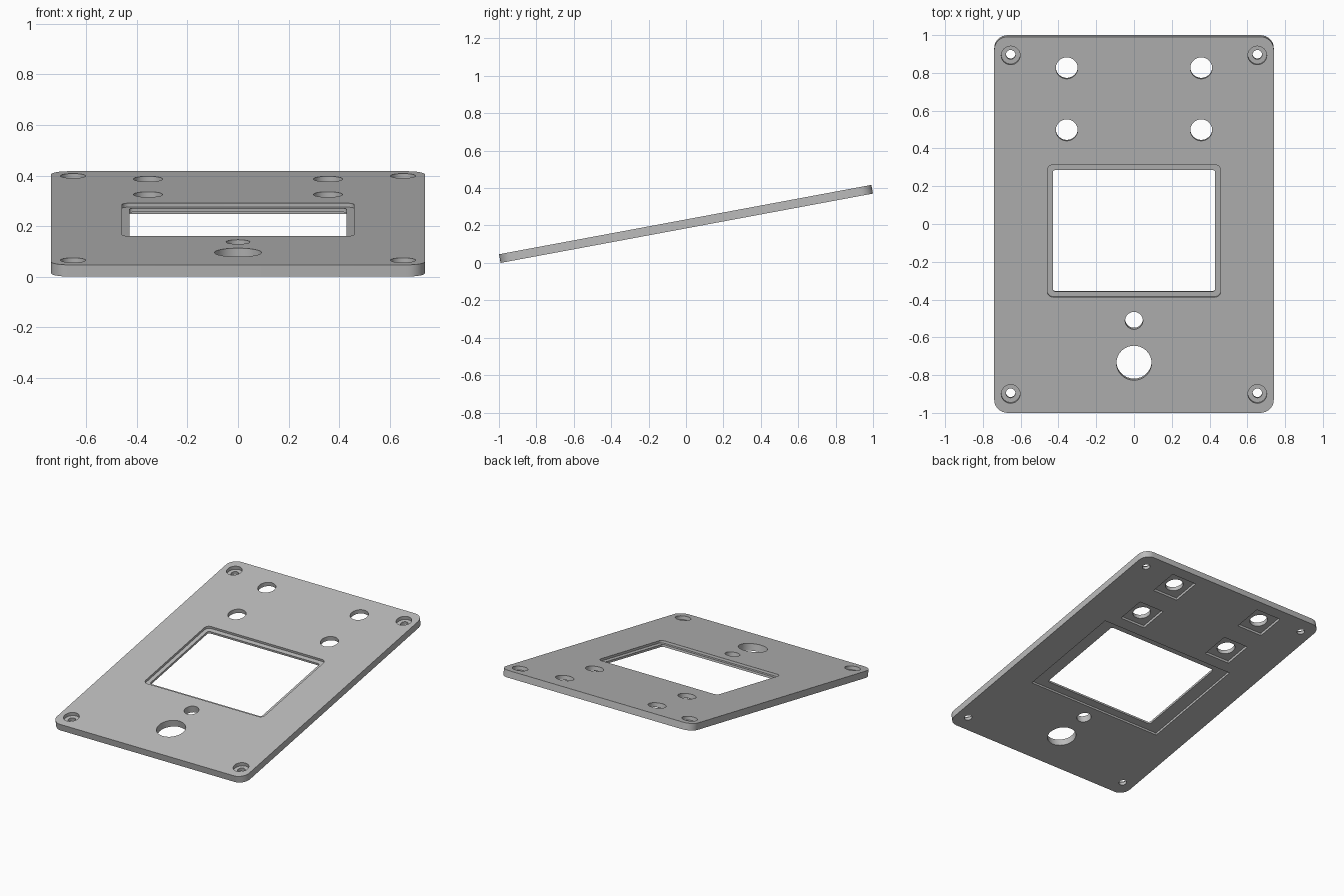
import bpy, bmesh, math
from mathutils import Matrix, Vector

cube = bpy.data.objects.get("Cube")
if cube:
    bpy.data.objects.remove(cube, do_unlink=True)

# Panel dimensions, measured in the panel's own plane
LENGTH, WIDTH, THICK = 2.025, 1.48, 0.047
TILT = math.radians(10.55)
TOP, BOTTOM = THICK / 2, -THICK / 2
OVER = 0.05

grey = bpy.data.materials.new("panel grey")
grey.use_nodes = True
colour = (0.5, 0.5, 0.5, 1)
grey.diffuse_color = colour
grey.node_tree.nodes["Principled BSDF"].inputs["Base Color"].default_value = colour


def prism(name, x, y, w, h, radius, z0, z1, steps=8):
    """Upright prism with a rounded rectangular outline."""
    outline = []
    for quarter, (sx, sy) in enumerate([(1, 1), (-1, 1), (-1, -1), (1, -1)]):
        cx, cy = x + sx * (w / 2 - radius), y + sy * (h / 2 - radius)
        for i in range(steps + 1):
            a = (quarter + i / steps) * math.pi / 2
            p = Vector((cx + radius * math.cos(a), cy + radius * math.sin(a), z0))
            if all((p - q).length > 1e-5 for q in outline):
                outline.append(p)
    bm = bmesh.new()
    base = bm.faces.new([bm.verts.new(p) for p in outline])
    new = bmesh.ops.extrude_face_region(bm, geom=[base])["geom"]
    bmesh.ops.translate(bm, vec=(0, 0, z1 - z0),
                        verts=[v for v in new if isinstance(v, bmesh.types.BMVert)])
    bmesh.ops.recalc_face_normals(bm, faces=bm.faces)
    mesh = bpy.data.meshes.new(name)
    bm.to_mesh(mesh)
    bm.free()
    mesh.materials.append(grey)
    obj = bpy.data.objects.new(name, mesh)
    bpy.context.collection.objects.link(obj)
    return obj


panel = prism("panel", 0, 0, WIDTH, LENGTH, 0.07, BOTTOM, TOP)
bpy.context.view_layer.objects.active = panel


def cut(x, y, w, h, radius, z0=BOTTOM - OVER, z1=TOP + OVER):
    cutter = prism("cutter", x, y, w, h, radius, z0, z1)
    cutter.hide_render = True
    mod = panel.modifiers.new("cut", "BOOLEAN")
    mod.operation, mod.solver, mod.object = "DIFFERENCE", "EXACT", cutter
    bpy.ops.object.modifier_apply(modifier=mod.name)
    bpy.data.objects.remove(cutter, do_unlink=True)


def hole(x, y, r, **depth):
    cut(x, y, 2 * r, 2 * r, r, **depth)


# Display window: bezel recess above, opening, module pocket below
cut(0, -0.033, 0.918, 0.712, 0.03, z0=TOP - 0.016)
cut(0, -0.038, 1.05, 0.75, 0.004, z1=BOTTOM + 0.016)
cut(0, -0.035, 0.86, 0.655, 0.015)

for side in (-1, 1):
    # Counterbored corner screw holes
    for y in (-0.911, 0.912):
        hole(side * 0.653, y, 0.05, z0=TOP - 0.024)
        hole(side * 0.653, y, 0.025)
    # Button holes with square pockets underneath
    for y in (0.51, 0.844):
        cut(side * 0.356, y, 0.195, 0.195, 0.004, z1=BOTTOM + 0.018)
        hole(side * 0.356, y, 0.058)

# Knob hole and small indicator hole
hole(0, -0.744, 0.093)
hole(0, -0.516, 0.047)

# Lean the panel back and rest its front edge on the ground
panel.data.transform(Matrix.Rotation(TILT, 4, "X"))
lowest = min(v.co.z for v in panel.data.vertices)
panel.data.transform(Matrix.Translation((0, 0, -lowest)))

for o in bpy.context.selected_objects:
    o.select_set(False)
panel.select_set(True)
bpy.ops.object.shade_smooth_by_angle(angle=math.radians(30))
